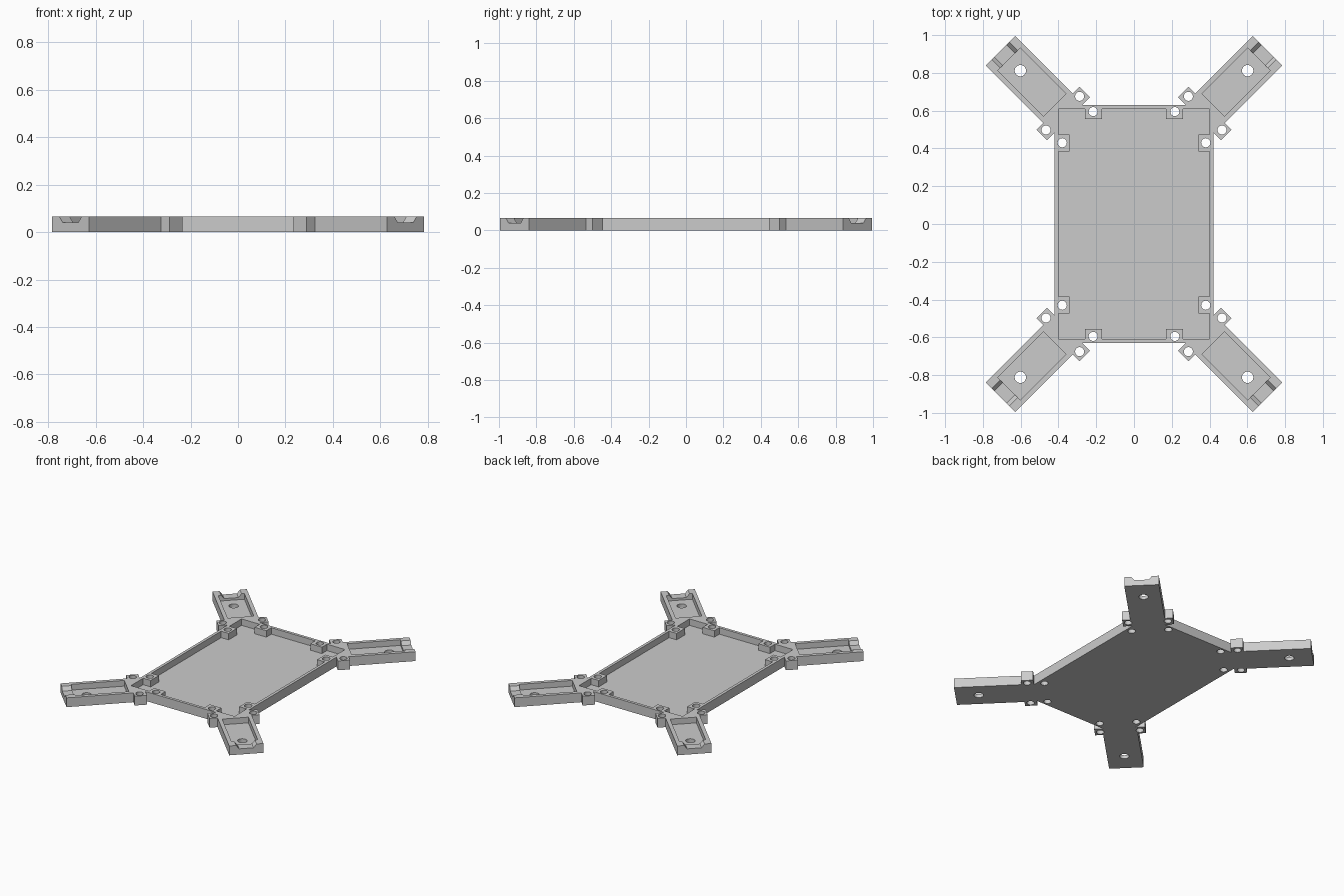
import bpy, bmesh, math
from mathutils import Vector

HEIGHT = 0.065
CORNER = Vector((0.42, 0.63))      # plate corner, where each arm starts
R = math.sqrt(0.5)
QUADS = [(1, 1), (-1, 1), (-1, -1), (1, -1)]

if "Cube" in bpy.data.objects:
    bpy.data.objects.remove(bpy.data.objects["Cube"])

grey = bpy.data.materials.new("light grey")
grey.use_nodes = True
colour = (0.6, 0.6, 0.6, 1)
grey.diffuse_color = colour
grey.node_tree.nodes["Principled BSDF"].inputs["Base Color"].default_value = colour


def arm_xy(u, v):
    """Point u along the diagonal arm and v across it, in plate coordinates."""
    return CORNER.x + (u + v) * R, CORNER.y + (u - v) * R


def mirrored_loop(points):
    """Repeat a quarter outline in all four quadrants as one closed loop."""
    loop = []
    for sx, sy in QUADS:
        quarter = points if sx * sy > 0 else points[::-1]
        loop += [(x * sx, y * sy) for x, y in quarter]
    return loop


def sweep(bm, points, offset):
    """Add a closed prism from 3D points swept along offset."""
    face = bm.faces.new([bm.verts.new(p) for p in points])
    out = bmesh.ops.extrude_face_region(bm, geom=[face])["geom"]
    moved = [g for g in out if isinstance(g, bmesh.types.BMVert)]
    bmesh.ops.translate(bm, verts=moved, vec=offset)


def prism(bm, loop, z0, z1):
    sweep(bm, [(x, y, z0) for x, y in loop], (0, 0, z1 - z0))


def make_object(name, bm):
    bmesh.ops.recalc_face_normals(bm, faces=bm.faces[:])
    mesh = bpy.data.meshes.new(name)
    bm.to_mesh(mesh)
    bm.free()
    obj = bpy.data.objects.new(name, mesh)
    bpy.context.collection.objects.link(obj)
    mesh.materials.append(grey)
    return obj


# Frame: plate, four diagonal arms and their screw tabs in one outline
side = [(-0.1025, 0.1025), (-0.1025, 0.161), (-0.024, 0.161),
        (-0.024, 0.11), (0.405, 0.11)]
side += [(u, -v) for u, v in reversed(side)]
bm = bmesh.new()
prism(bm, mirrored_loop([arm_xy(u, v) for u, v in side]), 0, HEIGHT)
frame = make_object("frame", bm)

# Tray recess leaving the square screw blocks, plus a pocket in each arm
recess = [(0.40, 0.385), (0.342, 0.385), (0.342, 0.475), (0.40, 0.475),
          (0.40, 0.61), (0.26, 0.61), (0.26, 0.555), (0.17, 0.555), (0.17, 0.61)]
pockets = bmesh.new()
prism(pockets, mirrored_loop(recess), 0.02, 0.1)
pocket = [arm_xy(*p) for p in [(0, 0.084), (0.343, 0.084), (0.343, -0.084), (0, -0.084)]]

# Sloped notch through each arm end, and all round holes
notches, holes = bmesh.new(), bmesh.new()
notch = [(-0.046, 0.04), (0.046, 0.04), (0.082, 0.085), (-0.082, 0.085)]
drills = [(*arm_xy(-0.061, 0.126), 0.024), (*arm_xy(-0.061, -0.126), 0.024),
          (0.38, 0.43, 0.024), (0.216, 0.595, 0.024), (*arm_xy(0.257, 0), 0.03)]
for sx, sy in QUADS:
    prism(pockets, [(x * sx, y * sy) for x, y in pocket], 0.025, 0.1)
    ends = [(*arm_xy(0.32, v), z) for v, z in notch]
    sweep(notches, [(x * sx, y * sy, z) for x, y, z in ends],
          (0.1 * sx, 0.1 * sy, 0))
    for x, y, r in drills:
        ring = [math.tau * i / 32 for i in range(32)]
        prism(holes, [(x * sx + r * math.cos(a), y * sy + r * math.sin(a))
                      for a in ring], -0.05, 0.12)

# Cut each group in turn
bpy.context.view_layer.objects.active = frame
frame.select_set(True)
for name, cutter_bm in (("pocket_cutter", pockets), ("notch_cutter", notches),
                        ("hole_cutter", holes)):
    cutter = make_object(name, cutter_bm)
    cutter.hide_render = True
    mod = frame.modifiers.new(name, 'BOOLEAN')
    mod.operation = 'DIFFERENCE'
    mod.solver = 'EXACT'
    mod.object = cutter
    bpy.ops.object.modifier_apply(modifier=mod.name)
    bpy.data.objects.remove(cutter)

bpy.ops.object.shade_smooth_by_angle(angle=math.radians(30))
